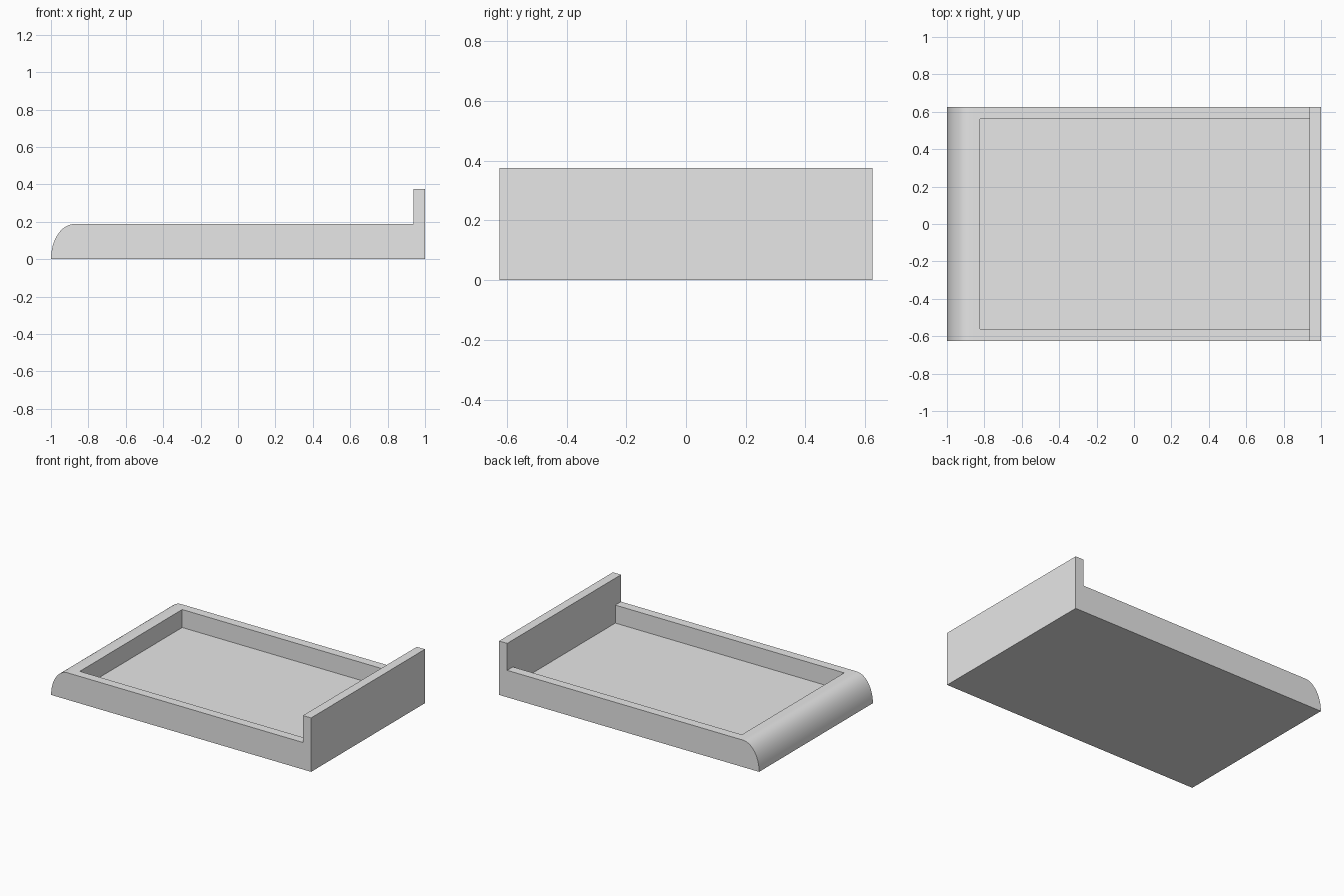
import bpy, bmesh, math
from mathutils import Vector

cube = bpy.data.objects.get("Cube")
if cube:
    bpy.data.objects.remove(cube, do_unlink=True)

HALF_X, HALF_Y = 1.0, 0.625
RAIL_TOP, BOARD_TOP, FLOOR = 0.1875, 0.375, 0.0625
BOARD_X, POCKET_X, POCKET_Y = 0.9375, -0.823, 0.5625
NOSE_LENGTH, NOSE_STEPS = 0.125, 16

grey = bpy.data.materials.new("plain_grey")
grey.use_nodes = True
grey.diffuse_color = (0.8, 0.8, 0.8, 1)
grey.node_tree.nodes["Principled BSDF"].inputs["Base Color"].default_value = grey.diffuse_color

# Side profile: rounded nose, flat rail, upright end board
profile = []
for i in range(NOSE_STEPS + 1):
    a = math.pi / 2 * i / NOSE_STEPS
    profile.append((-HALF_X + NOSE_LENGTH * (1 - math.cos(a)), RAIL_TOP * math.sin(a)))
profile += [(BOARD_X, RAIL_TOP), (BOARD_X, BOARD_TOP), (HALF_X, BOARD_TOP), (HALF_X, 0)]

bm = bmesh.new()
side = bm.faces.new([bm.verts.new((x, -HALF_Y, z)) for x, z in profile])
body = bmesh.ops.extrude_face_region(bm, geom=[side], use_keep_orig=True)
bmesh.ops.translate(bm, vec=(0, 2 * HALF_Y, 0),
                    verts=[g for g in body["geom"] if isinstance(g, bmesh.types.BMVert)])
bmesh.ops.recalc_face_normals(bm, faces=bm.faces)


def rail_faces():
    return [f for f in bm.faces if f.normal.z > 0.999
            and abs(f.calc_center_median().z - RAIL_TOP) < 1e-4]


# Cut the tray outline into the flat top
for co, no in (((POCKET_X, 0, 0), (1, 0, 0)),
               ((0, POCKET_Y, 0), (0, 1, 0)),
               ((0, -POCKET_Y, 0), (0, 1, 0))):
    bm.normal_update()
    faces = rail_faces()
    edges = {e for f in faces for e in f.edges}
    verts = {v for f in faces for v in f.verts}
    bmesh.ops.bisect_plane(bm, geom=faces + list(edges) + list(verts),
                           plane_co=co, plane_no=no, dist=1e-5)

# Sink the tray floor between the rails
bm.normal_update()
centre = Vector(((POCKET_X + BOARD_X) / 2, 0, RAIL_TOP))
tray = min(rail_faces(), key=lambda f: (f.calc_center_bounds() - centre).length)
sunk = bmesh.ops.extrude_face_region(bm, geom=[tray])
bmesh.ops.translate(bm, vec=(0, 0, FLOOR - RAIL_TOP),
                    verts=[g for g in sunk["geom"] if isinstance(g, bmesh.types.BMVert)])
if tray.is_valid:
    bmesh.ops.delete(bm, geom=[tray], context="FACES_ONLY")
bmesh.ops.recalc_face_normals(bm, faces=bm.faces)

mesh = bpy.data.meshes.new("tray_base")
bm.to_mesh(mesh)
bm.free()
mesh.materials.append(grey)
base = bpy.data.objects.new("tray_base", mesh)
bpy.context.collection.objects.link(base)

# Smooth nose, crisp edges elsewhere
bpy.ops.object.select_all(action="DESELECT")
base.select_set(True)
bpy.context.view_layer.objects.active = base
bpy.ops.object.shade_smooth_by_angle(angle=math.radians(30))
